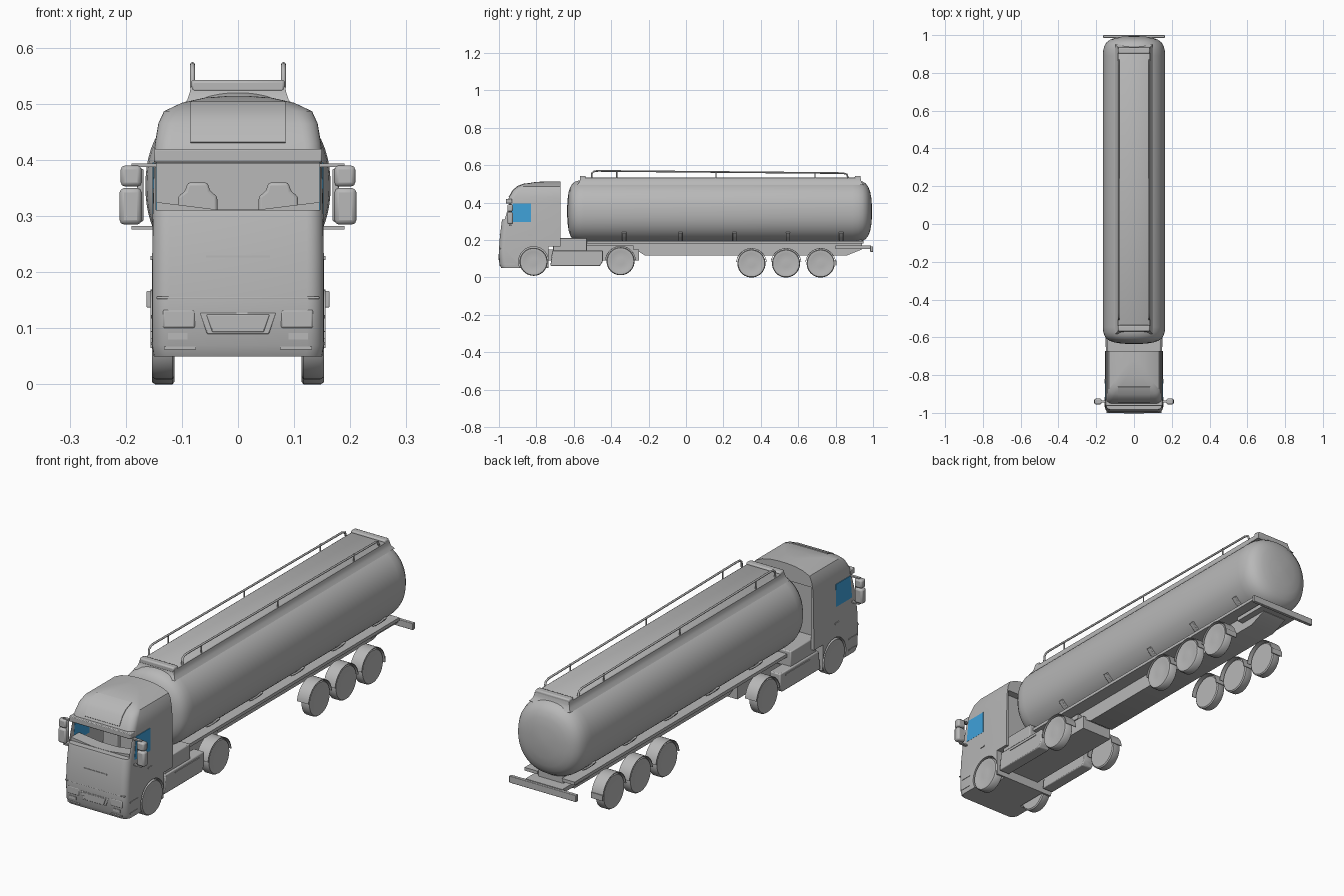
import bpy, bmesh
from math import sin, cos, pi, radians
from mathutils import Vector, Matrix

if "Cube" in bpy.data.objects:
    bpy.data.objects.remove(bpy.data.objects["Cube"])


def material(name, rgb):
    m = bpy.data.materials.new(name)
    m.use_nodes = True
    m.diffuse_color = (*rgb, 1)
    m.node_tree.nodes["Principled BSDF"].inputs["Base Color"].default_value = (*rgb, 1)
    return m


GREY = material("plain grey", (0.48, 0.48, 0.48))
BLUE = material("window blue", (0.05, 0.36, 0.7))


def finish(name, bm, mat=GREY, bevel=0, smooth=True):
    bmesh.ops.recalc_face_normals(bm, faces=bm.faces)
    me = bpy.data.meshes.new(name)
    bm.to_mesh(me)
    bm.free()
    ob = bpy.data.objects.new(name, me)
    bpy.context.collection.objects.link(ob)
    me.materials.append(mat)
    if bevel:
        b = ob.modifiers.new("bevel", "BEVEL")
        b.width, b.segments = bevel, 2
    if smooth:
        bpy.ops.object.select_all(action="DESELECT")
        ob.select_set(True)
        bpy.context.view_layer.objects.active = ob
        bpy.ops.object.shade_smooth_by_angle(angle=radians(35))
    return ob


def box(name, x, y, z, mat=GREY, bevel=0):
    """Box from (min, max) ranges."""
    bm = bmesh.new()
    r = list(zip(x, y, z))
    lo, hi = Vector(r[0]), Vector(r[1])
    bmesh.ops.create_cube(bm, size=1, matrix=Matrix.Translation((lo + hi) / 2)
                          @ Matrix.Diagonal((*(hi - lo), 1)))
    return finish(name, bm, mat, bevel, smooth=bevel > 0)


def pair(name, x, y, z, mat=GREY, bevel=0):
    box("left_" + name, x, y, z, mat, bevel)
    box("right_" + name, (-x[1], -x[0]), y, z, mat, bevel)


def loft(name, rings, mat=GREY, bevel=0):
    bm = bmesh.new()
    rows = [[bm.verts.new(p) for p in r] for r in rings]
    n = len(rows[0])
    for a, b in zip(rows, rows[1:]):
        for i in range(n):
            bm.faces.new((a[i], a[(i + 1) % n], b[(i + 1) % n], b[i]))
    bm.faces.new(rows[0])
    bm.faces.new(rows[-1])
    return finish(name, bm, mat, bevel)


def side_profile(name, points, x0, x1, mat=GREY, bevel=0):
    """Extrude a (y, z) outline across x."""
    return loft(name, [[(x, y, z) for y, z in points] for x in (x0, x1)], mat, bevel)


def tube(name, points, radius):
    cu = bpy.data.curves.new(name, "CURVE")
    cu.dimensions = "3D"
    cu.bevel_depth, cu.bevel_resolution, cu.use_fill_caps = radius, 2, True
    sp = cu.splines.new("POLY")
    sp.points.add(len(points) - 1)
    for p, q in zip(sp.points, points):
        p.co = (*q, 1)
    cu.materials.append(GREY)
    ob = bpy.data.objects.new(name, cu)
    bpy.context.collection.objects.link(ob)


def disc(y, z, r, n=40):
    return [(y + r * cos(2 * pi * i / n), z + r * sin(2 * pi * i / n)) for i in range(n)]


def cut(ob, cutter):
    m = ob.modifiers.new("cut", "BOOLEAN")
    m.operation, m.solver, m.object = "DIFFERENCE", "EXACT", cutter
    bpy.ops.object.select_all(action="DESELECT")
    ob.select_set(True)
    bpy.context.view_layer.objects.active = ob
    bpy.ops.object.modifier_apply(modifier=m.name)
    bpy.data.objects.remove(cutter)


# Cab body: plan outlines with rounded front corners, stacked up to the roof
BACK = -0.672
stations = [(0.05, 0.15, -0.987), (0.07, 0.153, -0.997), (0.15, 0.153, -1.0),
            (0.22, 0.153, -0.995), (0.30, 0.152, -0.985), (0.40, 0.15, -0.957),
            (0.43, 0.148, -0.946), (0.465, 0.142, -0.925), (0.487, 0.132, -0.90),
            (0.502, 0.10, -0.86), (0.511, 0.06, -0.80), (0.514, 0.02, -0.74)]


def plan(z, w, front):
    r = min(0.03, w * 0.6)
    arc = [(w - r + r * cos(a), front + r - r * sin(a)) for a in [i * pi / 12 for i in range(7)]]
    half = [(w, BACK)] + arc
    return [(x, y, z) for x, y in half] + [(-x, y, z) for x, y in reversed(half)]


cab = loft("cab", [plan(*s) for s in stations])
cut(cab, box("cavity", (-0.1455, 0.1455), (-0.945, -0.725), (0.2, 0.394)))
cut(cab, box("windscreen_opening", (-0.146, 0.146), (-1.05, -0.9), (0.311, 0.396)))
cut(cab, box("rear_cutout", (-0.2, 0.2), (-0.735, -0.6), (0, 0.165)))
cut(cab, box("fairing_recess", (-0.14, 0.14), (-0.705, -0.6), (0.1, 0.44)))
WHEEL_Y = -0.815
for s in (-1, 1):
    cut(cab, side_profile("arch", disc(WHEEL_Y, 0.085, 0.08), s * 0.105, s * 0.2))
bpy.ops.object.shade_smooth_by_angle(angle=radians(35))

# Cab glass, dashboard and seats
glass = [(-0.939, 0.297), (-0.926, 0.396), (-0.828, 0.396), (-0.828, 0.297)]
for s, side in ((1, "left"), (-1, "right")):
    side_profile(side + "_side_window", glass, s * 0.1452, s * 0.1528, BLUE)
    c = s * 0.072
    seat = [(-0.038, 0.22), (-0.035, 0.335), (-0.022, 0.345), (-0.018, 0.36),
            (0.018, 0.36), (0.022, 0.345), (0.035, 0.335), (0.038, 0.22)]
    loft(side + "_seat_back", [[(c + x, y, z) for x, z in seat] for y in (-0.79, -0.765)],
         bevel=0.005)
    box(side + "_seat_base", (c - 0.035, c + 0.035), (-0.87, -0.765), (0.2, 0.245), bevel=0.01)
dash = [(-0.145, 0.25), (-0.145, 0.325), (-0.12, 0.322), (-0.04, 0.312),
        (0.04, 0.312), (0.12, 0.322), (0.145, 0.325), (0.145, 0.25)]
loft("dashboard", [[(x, y, z) for x, z in dash] for y in (-0.955, -0.9)])

# Cab front details
box("sun_visor", (-0.15, 0.15), (-0.963, -0.93), (0.396, 0.42), bevel=0.003)
box("bumper_ledge", (-0.145, 0.145), (-1.0, -0.98), (0.152, 0.157), bevel=0.002)
for name, k, front in (("grille_frame", 1, -1.0), ("grille_panel", 0.83, -1.002)):
    outline = [(-0.055, -0.019), (0.055, -0.019), (0.068, 0.019), (-0.068, 0.019)]
    loft(name, [[(x * k, y, 0.109 + z * k) for x, z in outline] for y in (front, -0.98)],
         bevel=0.002)
box("bonnet_handle", (-0.057, 0.057), (-0.996, -0.98), (0.226, 0.23))
pair("headlight", (0.076, 0.134), (-1.0, -0.97), (0.1, 0.134), bevel=0.004)
pair("fog_lamp", (0.09, 0.125), (-0.9995, -0.98), (0.08, 0.092))
pair("bumper_lip", (0.075, 0.132), (-0.998, -0.98), (0.062, 0.068))
hatch = [(y, z) for z, w, y in stations[6:10]]
side_profile("roof_hatch", [(y - 0.002, z + 0.002) for y, z in hatch] +
             [(y + 0.004, z - 0.004) for y, z in reversed(hatch)], -0.085, 0.085)

# Cab sides: handles and step slots
pair("door_handle", (0.15, 0.156), (-0.845, -0.82), (0.222, 0.229))
pair("step", (0.15, 0.155), (-0.97, -0.915), (0.118, 0.124))
pair("lower_step", (0.15, 0.155), (-0.97, -0.915), (0.07, 0.076))

# Mirrors on two arms
pair("upper_mirror", (0.172, 0.209), (-0.955, -0.925), (0.353, 0.39), bevel=0.007)
pair("lower_mirror", (0.172, 0.211), (-0.955, -0.925), (0.285, 0.35), bevel=0.008)
pair("mirror_stem", (0.168, 0.18), (-0.946, -0.934), (0.29, 0.385), bevel=0.004)
for z in (0.279, 0.391):
    pair("mirror_arm", (0.145, 0.19), (-0.946, -0.934), (z - 0.003, z + 0.003))

# Tractor chassis
box("tractor_frame", (-0.075, 0.075), (-0.75, -0.25), (0.09, 0.15))
box("rear_cab_deck", (-0.14, 0.14), (-0.71, -0.53), (0.14, 0.21), bevel=0.004)
box("coupling_plate", (-0.08, 0.08), (-0.53, -0.28), (0.15, 0.172))
side_skirt = [(-0.725, 0.062), (-0.715, 0.145), (-0.445, 0.145), (-0.445, 0.085), (-0.46, 0.062)]
for s, side in ((1, "left"), (-1, "right")):
    side_profile(side + "_side_skirt", side_skirt, s * 0.095, s * 0.148, bevel=0.004)
pair("skirt_trim", (0.14, 0.151), (-0.65, -0.48), (0.128, 0.133))

# Wheels, mudguards and mud flaps
axles = [("front", WHEEL_Y, 0.084, False), ("drive", -0.35, 0.087, True)]
axles += [("trailer_%d" % (i + 1), y, 0.075, True) for i, y in enumerate((0.35, 0.535, 0.72))]
tyre = [(0.113, 0.07), (0.117, 0.075), (0.147, 0.075), (0.153, 0.071),
        (0.1535, 0.058), (0.151, 0.05), (0.153, 0.02)]
for name, y, z, guard in axles:
    for s, side in ((1, "left"), (-1, "right")):
        loft(f"{side}_{name}_wheel", [[(s * x, a, b) for a, b in disc(y, z, r)]
                                      for x, r in tyre])
        if guard:
            arc = [radians(5 + 8.5 * i) for i in range(21)]
            ring = [(y + r * cos(a), z + r * sin(a))
                    for r, seq in ((0.082, arc), (0.079, arc[::-1])) for a in seq]
            side_profile(f"{side}_{name}_mudguard", ring, s * 0.1, s * 0.156)
pair("mud_flap", (0.1, 0.156), (0.8, 0.804), (0.065, 0.09))

# Tank: oval sections along y with dished ends
head = [(0, 0.08), (0.003, 0.4), (0.009, 0.62), (0.017, 0.77), (0.029, 0.88),
        (0.044, 0.945), (0.064, 0.985), (0.09, 1)]
spans = [(-0.636 + d, s) for d, s in head] + [(0.995 - d * 1.15, s) for d, s in reversed(head)]


def oval(y, s, n=64):
    pts = []
    for i in range(n):
        c, d = cos(2 * pi * i / n), sin(2 * pi * i / n)
        f = (abs(c) ** 2.2 + abs(d) ** 2.2) ** (-1 / 2.2)
        pts.append((0.165 * s * f * c, y, 0.354 + 0.168 * s * f * d))
    return pts


loft("tank", [oval(y, s) for y, s in spans])

# Walkway on top, flaring into the tank, with raised end lips
flare = [(0.1, 0.495), (0.09, 0.508), (0.086, 0.52), (0.084, 0.531), (0.078, 0.535)]
loft("walkway", [[(sx * w, cy, z) for sx, cy in
                  ((-1, -0.482 - w), (1, -0.482 - w), (1, 0.85 + w), (-1, 0.85 + w))]
                 for w, z in flare])
for name, y in (("front", -0.552), ("rear", 0.918)):
    box(name + "_walkway_lip", (-0.084, 0.084), (y - 0.016, y + 0.016), (0.52, 0.543),
        bevel=0.006)

# Handrails
for s, side in ((1, "left"), (-1, "right")):
    x = s * 0.081
    tube(side + "_handrail", [(x, -0.505, 0.53), (x, -0.503, 0.558), (x, -0.49, 0.568),
                              (x, -0.47, 0.57), (x, 0.84, 0.558), (x, 0.86, 0.552),
                              (x, 0.868, 0.53)], 0.0045)
    for y in (-0.37, 0.16, 0.69):
        tube(side + "_rail_post", [(x, y, 0.53), (x, y, 0.565)], 0.003)

# Trailer frame, tank saddles hugging the shell, and rear bar
keel = [(-0.58, 0.165), (-0.58, 0.2), (0.94, 0.2), (0.94, 0.15), (0.86, 0.118),
        (-0.22, 0.118), (-0.27, 0.15)]
side_profile("trailer_keel", keel, -0.06, 0.06)
pair("tank_runner", (0.06, 0.122), (-0.57, 0.95), (0.182, 0.196))
box("tail_plate", (-0.09, 0.09), (0.8, 0.99), (0.152, 0.17))
for y in (-0.33, -0.03, 0.26, 0.545, 0.83):
    for s, side in ((1, "left"), (-1, "right")):
        loft(side + "_saddle", [[(s * px, py, pz) for px, py, pz in
                                 oval(y + d, 1.05)[53:58] + oval(y + d, 0.98)[57:52:-1]]
                                for d in (-0.011, 0.011)], bevel=0.002)
box("rear_bar", (-0.163, 0.163), (0.985, 1.0), (0.137, 0.167), bevel=0.002)
pair("rear_lamp", (0.09, 0.15), (0.99, 1.0), (0.143, 0.161))
